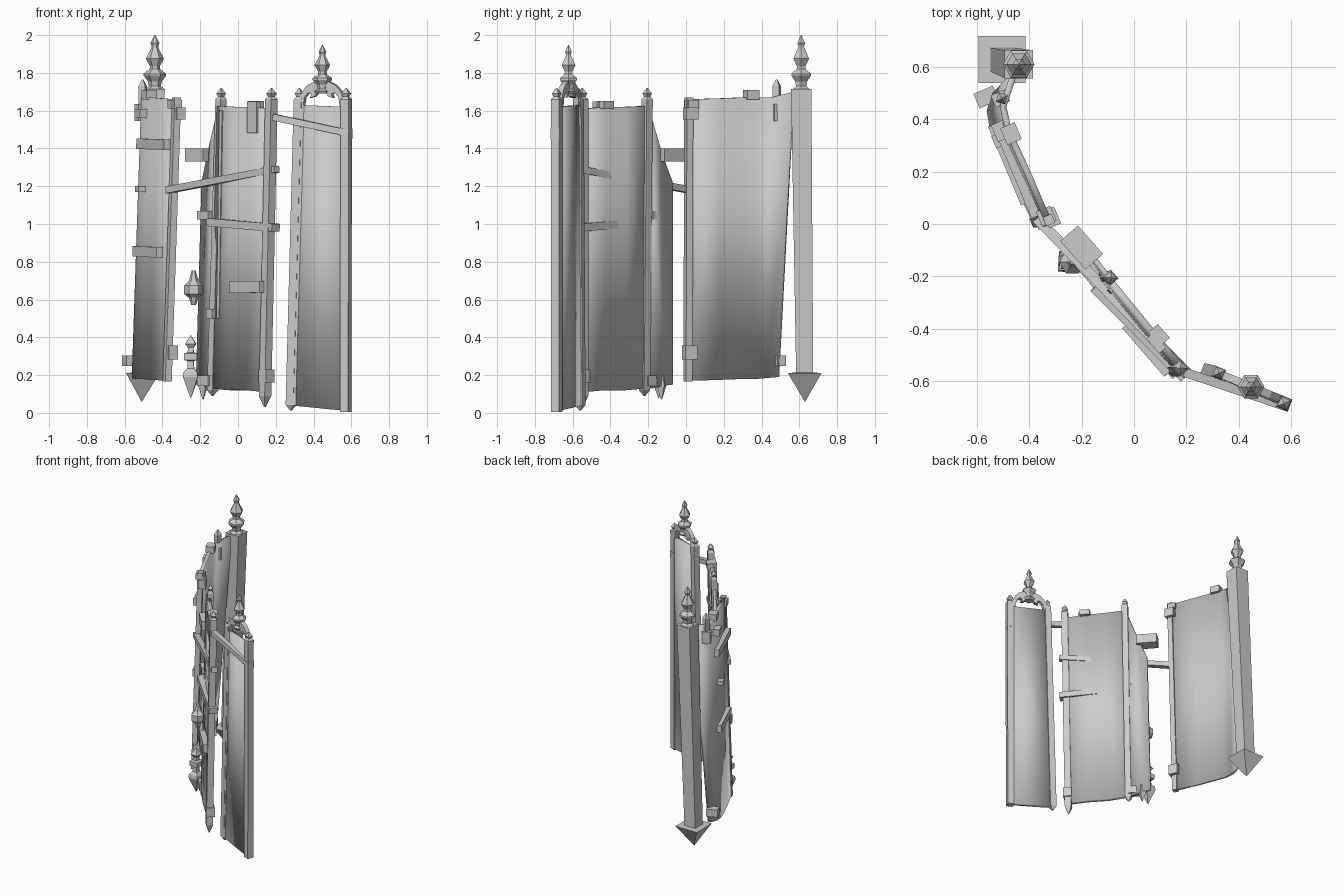
import bpy, bmesh, math
from mathutils import Vector

cube = bpy.data.objects.get("Cube")
if cube:
    bpy.data.objects.remove(cube, do_unlink=True)

GREY = (0.6, 0.6, 0.6, 1.0)
mat = bpy.data.materials.new("plain grey")
mat.use_nodes = True
mat.diffuse_color = GREY
mat.node_tree.nodes["Principled BSDF"].inputs["Base Color"].default_value = GREY


def finish(name, bm, smooth=False):
    bmesh.ops.recalc_face_normals(bm, faces=bm.faces)
    mesh = bpy.data.meshes.new(name)
    bm.to_mesh(mesh)
    bm.free()
    mesh.materials.append(mat)
    ob = bpy.data.objects.new(name, mesh)
    bpy.context.collection.objects.link(ob)
    if smooth:
        bpy.ops.object.select_all(action='DESELECT')
        ob.select_set(True)
        bpy.context.view_layer.objects.active = ob
        bpy.ops.object.shade_smooth_by_angle(angle=math.radians(30))
    return ob


def beam(name, a, b, width, height):
    """Rectangular bar from a to b; width is horizontal, height vertical."""
    a, b = Vector(a), Vector(b)
    d = (b - a).normalized()
    side = Vector((-d.y, d.x, 0)).normalized() * width / 2
    up = d.cross(side).normalized() * height / 2
    bm = bmesh.new()
    rings = [[bm.verts.new(p + s * side + u * up)
              for s, u in ((-1, -1), (1, -1), (1, 1), (-1, 1))] for p in (a, b)]
    for i in range(4):
        j = (i + 1) % 4
        bm.faces.new((rings[0][i], rings[0][j], rings[1][j], rings[1][i]))
    for r in rings:
        bm.faces.new(r)
    return finish(name, bm)


def block(name, center, length, width, height, direction):
    c = Vector(center)
    d = Vector((direction[0], direction[1], 0)).normalized() * length / 2
    return beam(name, c - d, c + d, width, height)


def turned(name, low, high, profile, sides=4, turn=0.0):
    """Faceted turning of (height, radius) pairs around the line low-high."""
    low, high = Vector(low), Vector(high)
    bm = bmesh.new()
    rings = []
    for z, r in profile:
        c = low.lerp(high, (z - low.z) / (high.z - low.z))
        rings.append([bm.verts.new((c.x + r * math.cos(turn + math.tau * i / sides),
                                    c.y + r * math.sin(turn + math.tau * i / sides), z))
                      for i in range(sides)])
    for lo, hi in zip(rings, rings[1:]):
        for i in range(sides):
            j = (i + 1) % sides
            bm.faces.new((lo[i], lo[j], hi[j], hi[i]))
    bm.faces.new(rings[0])
    bm.faces.new(rings[-1])
    return finish(name, bm)


def panel(name, bottom, top, thickness):
    """Thick sheet lofted between two matching 3D paths."""
    bm = bmesh.new()
    rows = [[bm.verts.new(p) for p in path] for path in (bottom, top)]
    for i in range(len(bottom) - 1):
        bm.faces.new((rows[0][i], rows[0][i + 1], rows[1][i + 1], rows[1][i]))
    ob = finish(name, bm, True)
    mod = ob.modifiers.new("thickness", 'SOLIDIFY')
    mod.thickness, mod.offset = thickness, 0
    return ob


def stile(name, low, high, r, turn, tail=0.0):
    """Square upright with a pinnacle on top and an optional pointed foot."""
    z0, z1 = low[2], high[2]
    prof = [(z0, 0.004), (z0 + tail, r)] if tail else [(z0, r)]
    prof += [(z1 - 0.06, r), (z1 - 0.045, r * .55), (z1 - 0.03, r * .85), (z1, 0.003)]
    return turned(name, low, high, prof, 4, turn + math.pi / 4)


def finial(name, x, y, z, s=1.0):
    shape = [(0, .04), (.015, .05), (.03, .032), (.055, .036), (.085, .06), (.095, .06),
             (.12, .028), (.135, .026), (.175, .048), (.235, .018), (.245, .018),
             (.258, .024), (.30, .002)]
    turned(name, (x, y, z), (x, y, z + .3 * s), [(z + h * s, r * s) for h, r in shape], 6)


# Curved back panel with its edge stile
A_DIR = (-0.4, 0.92)
panel("back_panel",
      [(-.375, .01, .17), (-.455, .17, .175), (-.51, .29, .18), (-.54, .37, .18),
       (-.55, .43, .185), (-.535, .49, .19)],
      [(-.33, .015, 1.66), (-.40, .18, 1.665), (-.455, .30, 1.67), (-.485, .38, 1.67),
       (-.50, .45, 1.67), (-.46, .57, 1.70)], .025)
turned("back_panel_stile", (-.375, .01, .165), (-.325, .015, 1.67),
       [(.165, .026), (1.67, .026)], 4, math.radians(158))
turned("back_panel_pinnacle", (-.505, .48, 1.62), (-.505, .48, 1.765),
       [(1.62, .026), (1.73, .026), (1.765, .004)], 4, .5)

# Back panel straps on the outer face
for z, y0, y1 in ((1.42, .03, .38), (.85, .08, .38)):
    shift = (z - .17) / 1.5 * .05
    beam("back_strap", (-.40 + shift - y0 * .42, y0, z), (-.40 + shift - y1 * .42, y1, z + .005), .045, .055)
block("back_peg", (-.515, .32, 1.185), .05, .045, .03, A_DIR)

# Back panel clips
for c, l, w, h in (((-.315, .025, 1.585), .07, .05, .065), ((-.355, .02, .32), .07, .05, .075),
                   ((-.51, .355, 1.585), .07, .05, .05), ((-.47, .345, 1.685), .07, .06, .05),
                   ((-.51, .48, 1.59), .05, .06, .09), ((-.565, .485, .275), .06, .08, .055),
                   ((-.335, .03, 1.635), .06, .06, .045)):
    block("back_clip", c, l, w, h, A_DIR)

# Leaning corner post with pointed foot and finial
turned("corner_post", (-.51, .63, .06), (-.44, .61, 1.72),
       [(.06, .002), (.212, .127), (.213, .064), (1.715, .076)], 4, math.pi / 4)
finial("corner_finial", -.44, .61, 1.70)

# Middle panel
B_DIR = (0.66, -0.75)
B_TURN = math.atan2(B_DIR[1], B_DIR[0])
panel("middle_panel",
      [(-.135, -.22, .13), (-.05, -.33, .12), (.05, -.44, .12), (.15, -.55, .11)],
      [(-.10, -.21, 1.625), (-.01, -.32, 1.62), (.08, -.43, 1.62), (.175, -.545, 1.61)], .03)
stile("middle_right_stile", (.142, -.55, .03), (.178, -.55, 1.72), .033, B_TURN, .06)
stile("middle_left_stile", (-.135, -.22, .09), (-.088, -.205, 1.72), .03, B_TURN, .03)
beam("middle_inner_batten", (-.10, -.265, .5), (-.085, -.25, 1.6), .02, .02)

# Broken sheet beside the middle panel, with a sloping top
panel("broken_sheet",
      [(-.215, -.075, .15), (-.185, -.115, .145), (-.135, -.21, .125)],
      [(-.185, -.075, 1.22), (-.155, -.13, 1.37), (-.10, -.20, 1.61)], .02)
turned("broken_sheet_foot", (-.185, -.13, .07), (-.185, -.13, .2),
       [(.07, .003), (.14, .028), (.2, .022)], 4, .5)

# Middle panel straps and blocks
beam("middle_strap", (-.145, -.235, 1.01), (.20, -.58, .98), .06, .042)
beam("middle_plaque", (-.03, -.385, .665), (.13, -.57, .668), .04, .062)
block("middle_top_plate", (.085, -.455, 1.565), .075, .035, .165, B_DIR)
block("middle_top_clip", (.095, -.425, 1.63), .07, .05, .04, B_DIR)
for c, l, w, h in (((-.20, -.09, 1.365), .145, .09, .07), ((-.165, -.16, 1.047), .09, .06, .045),
                   ((.15, -.55, .195), .06, .06, .07), ((-.165, -.185, .17), .09, .06, .055),
                   ((-.135, -.23, .525), .05, .05, .05)):
    block("middle_block", c, l, w, h, B_DIR)

# Fallen turned ornaments
turned("hanging_spindle", (-.25, -.145, .08), (-.25, -.145, .41),
       [(.08, .003), (.19, .055), (.215, .05), (.235, .025), (.275, .022), (.28, .048),
        (.315, .048), (.32, .022), (.345, .02), (.365, .04), (.41, .003)], 4, B_TURN)
turned("hanging_knob", (-.235, -.145, .57), (-.235, -.145, .755),
       [(.57, .012), (.61, .025), (.63, .05), (.675, .05), (.70, .025), (.755, .01)], 6)

# Rails joining the panels
beam("long_rail", (-.37, .02, 1.18), (.205, -.575, 1.29), .04, .036)
beam("front_rail", (.19, -.565, 1.565), (.59, -.70, 1.48), .035, .035)
block("front_rail_clip", (.575, -.685, 1.478), .045, .05, .055, (.92, -.38))

# Front panel with its two stiles
D_DIR = Vector((.92, -.38, 0)).normalized()
D_TURN = math.atan2(D_DIR.y, D_DIR.x)
panel("front_panel", [(.28, -.56, .04), (.565, -.68, .012)],
      [(.32, -.57, 1.63), (.57, -.68, 1.62)], .03)
stile("front_left_stile", (.28, -.56, .012), (.325, -.57, 1.72), .031, D_TURN, .03)
stile("front_right_stile", (.57, -.685, .006), (.573, -.685, 1.72), .033, D_TURN)
beam("front_left_batten", (.30, -.578, .04), (.345, -.588, 1.63), .02, .016)

# Cusped arch above the front panel
half = [(.118, 1.62), (.118, 1.665), (.10, 1.705), (.075, 1.735), (.035, 1.755)]
inner = [(.02, 1.70), (.035, 1.675), (.06, 1.668), (.053, 1.69), (.07, 1.695), (.09, 1.67), (.097, 1.62)]
outline = ([(-u, z) for u, z in half] + [(u, z) for u, z in reversed(half)]
           + [(u, z) for u, z in reversed(inner)] + [(-u, z) for u, z in inner])
bm = bmesh.new()
mid = Vector((.447, -.622, 0))
thick = Vector((-D_DIR.y, D_DIR.x, 0)) * .03
face = bm.faces.new([bm.verts.new(mid + D_DIR * u * 1.08 + Vector((0, 0, z)) - thick / 2) for u, z in outline])
out = bmesh.ops.extrude_face_region(bm, geom=[face])
bmesh.ops.translate(bm, vec=thick, verts=[v for v in out["geom"] if isinstance(v, bmesh.types.BMVert)])
finish("front_arch", bm)
finial("front_finial", .447, -.622, 1.69, .86)
